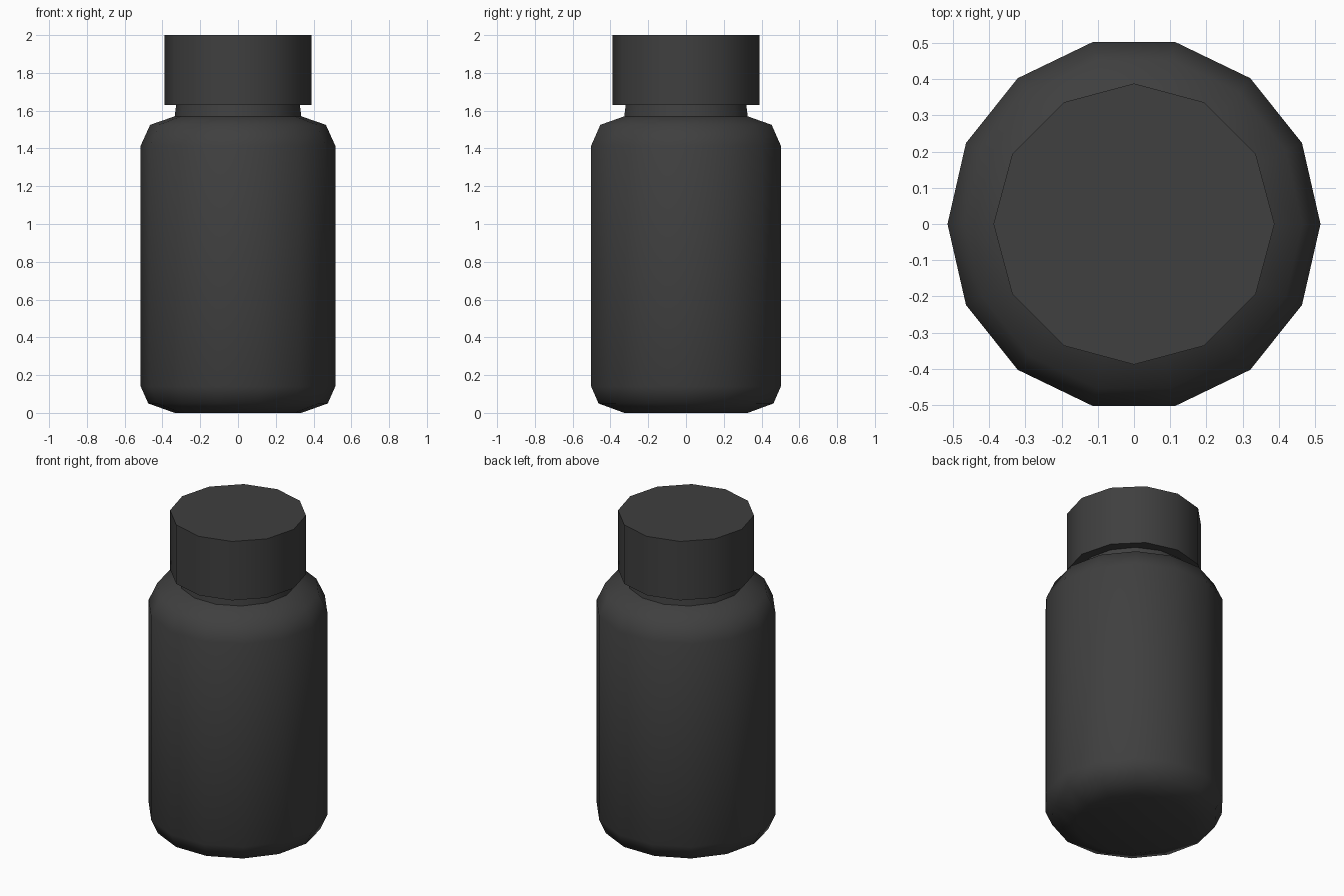
import bpy, bmesh
from math import cos, sin, pi, radians

if "Cube" in bpy.data.objects:
    bpy.data.objects.remove(bpy.data.objects["Cube"])

mat = bpy.data.materials.new("dark_plastic")
mat.diffuse_color = (0.05, 0.05, 0.05, 1)
mat.use_nodes = True
mat.node_tree.nodes["Principled BSDF"].inputs["Base Color"].default_value = mat.diffuse_color


def lathe(name, profile, sides, smooth_angle):
    """Revolve (radius, z) points around z and close both ends."""
    bm = bmesh.new()
    rings = [[bm.verts.new((r * cos(2 * pi * i / sides), r * sin(2 * pi * i / sides), z))
              for i in range(sides)] for r, z in profile]
    for low, high in zip(rings, rings[1:]):
        for i in range(sides):
            j = (i + 1) % sides
            bm.faces.new((low[i], low[j], high[j], high[i]))
    bm.faces.new(rings[0][::-1])
    bm.faces.new(rings[-1])
    mesh = bpy.data.meshes.new(name)
    bm.to_mesh(mesh)
    bm.free()
    mesh.materials.append(mat)
    obj = bpy.data.objects.new(name, mesh)
    bpy.context.collection.objects.link(obj)
    bpy.ops.object.select_all(action='DESELECT')
    obj.select_set(True)
    bpy.context.view_layer.objects.active = obj
    bpy.ops.object.shade_smooth_by_angle(angle=radians(smooth_angle))
    return obj


# Bottle body: 14 sides, chamfered base, sloping shoulder and short neck
lathe("bottle_body", [(0.335, 0), (0.475, 0.05), (0.515, 0.14), (0.515, 1.415),
                      (0.465, 1.525), (0.335, 1.57), (0.327, 1.635)], 14, 60)

# Screw cap: plain 12-sided cylinder
lathe("cap", [(0.388, 1.63), (0.388, 2.0)], 12, 40)
